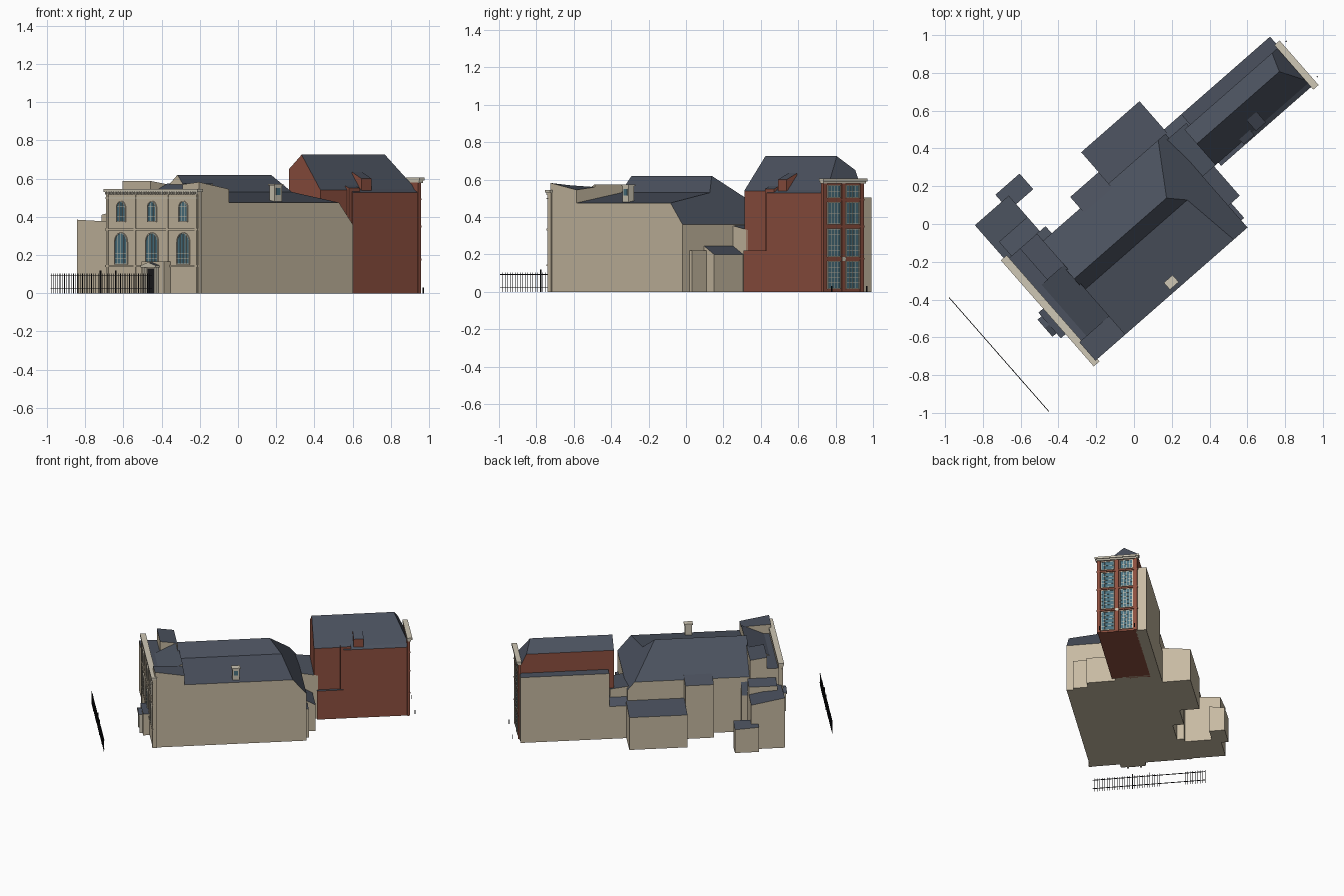
import bpy, bmesh, math
from mathutils import Matrix, Vector

if "Cube" in bpy.data.objects:
    bpy.data.objects.remove(bpy.data.objects["Cube"])

# Local frame: x along the street front, y toward the rear; turned into place at the end
TURN = Matrix.Rotation(math.radians(-48.8), 4, 'Z')


def mat(name, r, g, b):
    m = bpy.data.materials.new(name)
    m.diffuse_color = (r, g, b, 1)
    m.use_nodes = True
    m.node_tree.nodes["Principled BSDF"].inputs["Base Color"].default_value = m.diffuse_color
    return m


STONE = mat("stone", .57, .49, .36)
BRICK = mat("brick", .27, .08, .05)
SLATE = mat("slate", .07, .083, .112)
TRIM = mat("trim", .62, .57, .46)
GLASS = mat("glass", .07, .17, .22)
BLACK = mat("black_iron", .01, .01, .012)


def finish(name, bm, wall, roof=None):
    bmesh.ops.recalc_face_normals(bm, faces=bm.faces)
    bm.normal_update()
    if roof:
        for f in bm.faces:
            f.material_index = 1 if f.normal.z > .2 else 0
    bmesh.ops.transform(bm, matrix=TURN, verts=bm.verts)
    me = bpy.data.meshes.new(name)
    bm.to_mesh(me)
    bm.free()
    me.materials.append(wall)
    if roof:
        me.materials.append(roof)
    ob = bpy.data.objects.new(name, me)
    bpy.context.collection.objects.link(ob)
    return ob


def prism(bm, pts, y0, y1):
    # (x, z) outline extruded along y
    a = [bm.verts.new((x, y0, z)) for x, z in pts]
    b = [bm.verts.new((x, y1, z)) for x, z in pts]
    bm.faces.new(a)
    bm.faces.new(b[::-1])
    for i in range(len(pts)):
        j = (i + 1) % len(pts)
        bm.faces.new((a[i], b[i], b[j], a[j]))


def gabled(name, pts, y0, y1, wall, hip=None):
    # gabled mass; hip = (ridge y, ridge z, eave y, eave z) slices the rear end
    bm = bmesh.new()
    prism(bm, pts, y0, y1)
    if hip:
        ry, rz, ey, ez = hip
        no = Vector((0, rz - ez, ey - ry))
        r = bmesh.ops.bisect_plane(bm, geom=bm.verts[:] + bm.edges[:] + bm.faces[:],
                                   plane_co=(0, ry, rz), plane_no=no, clear_outer=True)
        cut = [e for e in r['geom_cut'] if isinstance(e, bmesh.types.BMEdge)]
        bmesh.ops.contextual_create(bm, geom=cut)
    return finish(name, bm, wall, SLATE)


def cube(bm, x0, x1, y0, y1, z0, z1):
    m = Matrix.Translation(((x0 + x1) / 2, (y0 + y1) / 2, (z0 + z1) / 2)) \
        @ Matrix.Diagonal((x1 - x0, y1 - y0, z1 - z0, 1))
    bmesh.ops.create_cube(bm, size=1, matrix=m)


def boxes(name, items, wall, roof=None):
    bm = bmesh.new()
    for it in items:
        cube(bm, *it)
    return finish(name, bm, wall, roof)


def lean(name, x0, x1, y0, y1, h, wall, z0=0):
    # block with its own top height at each corner: front-left, front-right, back-right, back-left
    bm = bmesh.new()
    cube(bm, x0, x1, y0, y1, z0, 1)
    for v in bm.verts:
        if v.co.z > .9:
            left, front = v.co.x < (x0 + x1) / 2, v.co.y < (y0 + y1) / 2
            v.co.z = h[(0 if left else 1) if front else (3 if left else 2)]
    return finish(name, bm, wall, SLATE)


def outline(cx, z0, w, h, arched):
    r = w / 2
    if not arched:
        return [(cx - r, z0), (cx + r, z0), (cx + r, z0 + h), (cx - r, z0 + h)]
    c = z0 + h - r
    arc = [(cx + r * math.cos(k * math.pi / 12), c + r * math.sin(k * math.pi / 12)) for k in range(13)]
    return [(cx - r, z0), (cx + r, z0)] + arc


def window(name, cx, y, z0, w, h, side, cols, rows, arched=False):
    # glass pane, surround ring and glazing bars; side is the outward y direction
    bm = bmesh.new()
    prism(bm, outline(cx, z0, w, h, arched), y - .002, y + side * .003)
    finish(name + "_glass", bm, GLASS)
    bm = bmesh.new()
    b = .005
    outer = outline(cx, z0 - b, w + 2 * b, h + 2 * b, arched)
    inner = outline(cx, z0, w, h, arched)
    n = len(outer)
    loops = [[bm.verts.new((x, yy, z)) for x, z in p]
             for p, yy in ((outer, y), (outer, y + side * .007), (inner, y + side * .007), (inner, y))]
    for i in range(n):
        j = (i + 1) % n
        for k in range(4):
            l, m = loops[k], loops[(k + 1) % 4]
            bm.faces.new((l[i], l[j], m[j], m[i]))
    ya, yb = sorted((y, y + side * .005))
    r = w / 2
    for i in range(1, cols):
        x = -r + w * i / cols
        top = z0 + h - (r - math.sqrt(r * r - x * x) if arched else 0)
        cube(bm, cx + x - .001, cx + x + .001, ya, yb, z0, top)
    for i in range(1, rows):
        z = z0 + h * i / rows
        d = max(0, z - (z0 + h - r)) if arched else 0
        hw = math.sqrt(r * r - d * d)
        cube(bm, cx - hw, cx + hw, ya, yb, z - .001, z + .001)
    finish(name + "_frame", bm, TRIM)


# Main hall with steep upper slope, shallow right slope and rear hip
gabled("main_hall", [(-.25, 0), (.41, 0), (.41, .475), (.09, .53), (.01, .62), (-.25, .42)],
       -.43, .44, STONE, (.22, .62, .44, .36))
boxes("hall_roof_vent", [(.343, .382, -.08, -.03, .46, .565), (.338, .387, -.086, -.024, .565, .573)], TRIM)
boxes("hall_roof_vent_louvre", [(.381, .384, -.07, -.04, .515, .55)], GLASS)

# Front range behind the street facade
boxes("front_range", [(-.3, .41, -.63, -.42, 0, .5)], STONE, SLATE)
lean("front_range_roof", -.08, .28, -.58, -.42, (.5, .5, .575, .575), STONE, .49)
lean("front_left_block", -.3, -.08, -.54, -.42, (.588, .588, .57, .57), STONE, .49)
lean("front_right_block", .28, .41, -.63, -.42, (.57, .582, .545, .56), STONE, .49)

# Street facade with bands, pilasters and cornice
boxes("street_facade", [(-.312, .42, -.645, -.618, 0, .54)], STONE)
pil = [(x - .008, x + .008, -.649, -.64, 0, .52) for x in (-.3, -.08, .178, .405)]
bands = [(-.314, .422, -.651, -.64, z, z + .01) for z in (.137, .328)]
boxes("facade_pilasters_and_bands", pil + bands, STONE)
corn = [(-.32, .427, -.657, -.616, .53, .545), (-.316, .424, -.65, -.64, .495, .501)]
corn += [(-.312 + i * .0185, -.303 + i * .0185, -.653, -.64, .517, .53) for i in range(40)]
boxes("facade_cornice", corn, TRIM)
for i, x in enumerate((-.19, .056, .305)):
    window(f"lower_arched_window_{i}", x, -.645, .155, .092, .158, -1, 4, 6, True)
    window(f"upper_arched_window_{i}", x, -.645, .378, .062, .1, -1, 3, 4, True)

# Entrance porch
boxes("porch", [(.02, .2, -.69, -.64, 0, .165)], STONE, SLATE)
boxes("porch_columns", [(x, x + .014, -.71, -.69, 0, .135) for x in (.052, .144)], TRIM)
boxes("porch_door", [(.072, .138, -.694, -.688, 0, .13)], BLACK)
gabled("porch_pediment", [(.045, .135), (.165, .135), (.165, .145), (.105, .162), (.045, .145)],
       -.718, -.69, TRIM)

# Left front wing and annexes
lean("left_wing", -.55, -.3, -.638, -.4, (.385, .375, .36, .34), STONE)
lean("left_wing_upper", -.4, -.3, -.6, -.4, (.41, .43, .43, .41), STONE)
lean("left_wing_low_annexe", -.6, -.49, -.45, -.28, (.19, .2, .2, .18), STONE)
lean("hall_left_lean_to", -.3, -.24, -.42, -.36, (.3, .4, .4, .3), STONE)
lean("hall_left_bay", -.33, -.2, -.16, .04, (.41, .45, .45, .41), STONE)
lean("hall_left_annexe", -.47, -.24, .04, .45, (.25, .28, .28, .25), STONE)

# Rear links
lean("rear_right_annexe", .05, .256, .43, .52, (.25, .25, .2, .2), STONE)
lean("rear_right_stub", .256, .36, .43, .46, (.22,) * 4, STONE)
lean("rear_link", -.22, .05, .4, .56, (.38, .36, .33, .36), STONE)
lean("rear_left_link", -.272, -.195, .43, .6, (.25, .32, .32, .25), STONE)

# Brick rear wing, stone side aisle, low right aisle
gabled("rear_wing", [(-.2, 0), (.05, 0), (.05, .54), (-.1, .725), (-.2, .65)],
       .53, 1.195, BRICK, (1.11, .725, 1.195, .55))
lean("rear_wing_left_aisle", -.272, -.195, .57, 1.195, (.505,) * 4, STONE)
lean("rear_wing_right_aisle", .03, .072, .735, 1.19, (.555, .528, .528, .555), BRICK)
lean("rear_wing_low_plinth", .03, .072, .55, .735, (.22,) * 4, BRICK)
lean("rear_wing_step", .03, .066, .715, .79, (.565, .55, .55, .565), BRICK, .22)
lean("rear_wing_dormer", -.02, .055, .81, .88, (.635, .6, .6, .635), BRICK, .5)

# Brick rear facade with window grid and cornice
boxes("rear_facade", [(-.21, .078, 1.185, 1.2, 0, .58)], BRICK)
boxes("rear_facade_pilasters", [(x - .012, x + .012, 1.197, 1.206, 0, .58) for x in (-.197, -.066, .065)], BRICK)
boxes("rear_facade_bands", [(-.212, .08, 1.197, 1.206, z, z + .01) for z in (.172, .344, .487)], BRICK)
boxes("rear_facade_cornice", [(-.217, .085, 1.185, 1.212, .578, .59), (-.223, .09, 1.183, 1.22, .59, .605)], TRIM)
for i, x in enumerate((-.131, .001)):
    for j, (z, h, rows) in enumerate(((.02, .14, 5), (.192, .142, 5), (.364, .112, 4), (.507, .06, 2))):
        window(f"rear_window_{i}_{j}", x, 1.2, z, .084, h, 1, 4, rows)
boxes("rear_plaque", [(-.078, -.054, 1.205, 1.21, .165, .185)], TRIM)
boxes("rear_bollards", [(x, x + .006, 1.24, 1.246, 0, .03) for x in (-.2, .05)], BLACK)

# Iron street railing with gate posts
rail = [(-.352, .449, -.995, -.991, z, z + .004) for z in (.022, .09)]
rail += [(-.352 + i * .0178, -.3495 + i * .0178, -.9942, -.9918, 0, .103) for i in range(45)]
rail += [(x - .003, x + .003, -.996, -.99, 0, .118) for x in (.042, .164)]
boxes("street_railing", rail, BLACK)
